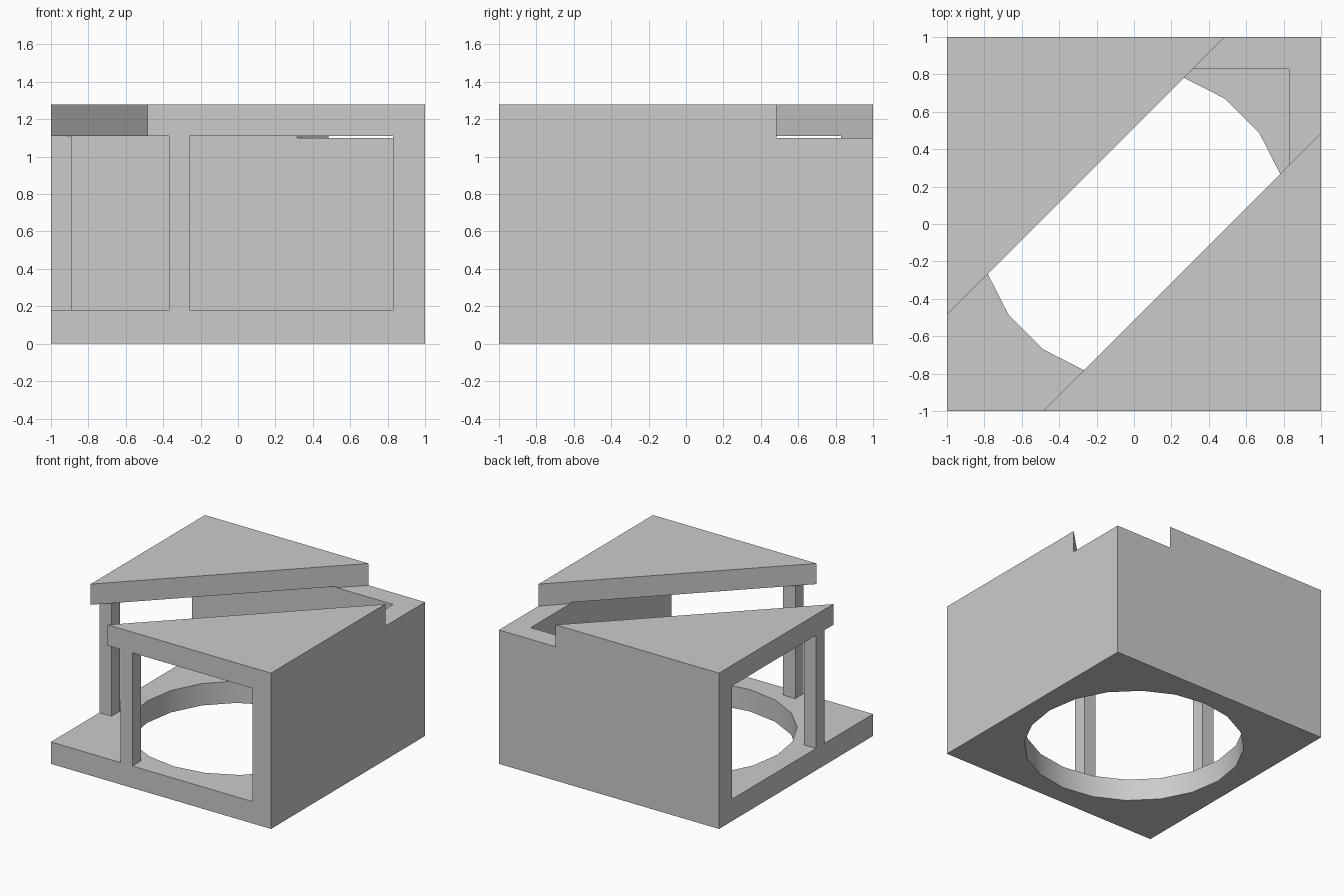
import bpy
import math

default = bpy.data.objects.get("Cube")
if default:
    bpy.data.objects.remove(default, do_unlink=True)

HEIGHT = 1.28
FLOOR = 0.18      # top of the floor
CEILING = 1.11    # underside of the roof
WALL_TOP = 1.10   # bottom of the diagonal slot
INNER = 0.83      # inner face of the two solid walls
POST = 0.11

grey = bpy.data.materials.new("plain grey")
grey.use_nodes = True
colour = (0.6, 0.6, 0.6, 1)
grey.diffuse_color = colour
grey.node_tree.nodes["Principled BSDF"].inputs["Base Color"].default_value = colour


def box(name, low, high):
    """Box between two opposite corners."""
    bpy.ops.mesh.primitive_cube_add(size=1)
    obj = bpy.context.object
    obj.name = name
    obj.location = [(a + b) / 2 for a, b in zip(low, high)]
    obj.scale = [b - a for a, b in zip(low, high)]
    bpy.ops.object.transform_apply(location=True, rotation=False, scale=True)
    return obj


def cut(target, cutter):
    """Subtract the cutter and remove it."""
    mod = target.modifiers.new("cut", "BOOLEAN")
    mod.operation = "DIFFERENCE"
    mod.solver = "EXACT"
    mod.object = cutter
    bpy.context.view_layer.objects.active = target
    bpy.ops.object.modifier_apply(modifier=mod.name)
    bpy.data.objects.remove(cutter, do_unlink=True)


# Shell: floor, two solid walls and roof
shell = box("shell", (-1, -1, 0), (1, 1, HEIGHT))
shell.data.materials.append(grey)

# Room, open at the front and at the right
cut(shell, box("room_cutter", (-1.5, -1.5, FLOOR), (INNER, INNER, CEILING)))

# Round floor opening
bpy.ops.mesh.primitive_cylinder_add(vertices=20, radius=INNER - 0.002, depth=0.6,
                                    rotation=(0, 0, math.pi / 2))
cut(shell, bpy.context.object)

# Diagonal slot that splits the roof into two triangles
half = 0.515 / math.sqrt(2)
slot = box("slot_cutter", (-2, -half, WALL_TOP), (2, half, 2))
slot.rotation_euler.z = math.radians(45)
bpy.context.view_layer.update()
cut(shell, slot)

# Smooth the round opening, keep corners sharp
bpy.ops.object.select_all(action="DESELECT")
shell.select_set(True)
bpy.context.view_layer.objects.active = shell
bpy.ops.object.shade_smooth_by_angle(angle=math.radians(30))

# Posts under the roof tips, mirrored across the diagonal
near, edge = -0.37, -1
for name, x, y in (("front_post", near, edge), ("side_post", edge, near)):
    post = box(name, (x, y, FLOOR), (x + POST, y + POST, CEILING))
    post.data.materials.append(grey)
